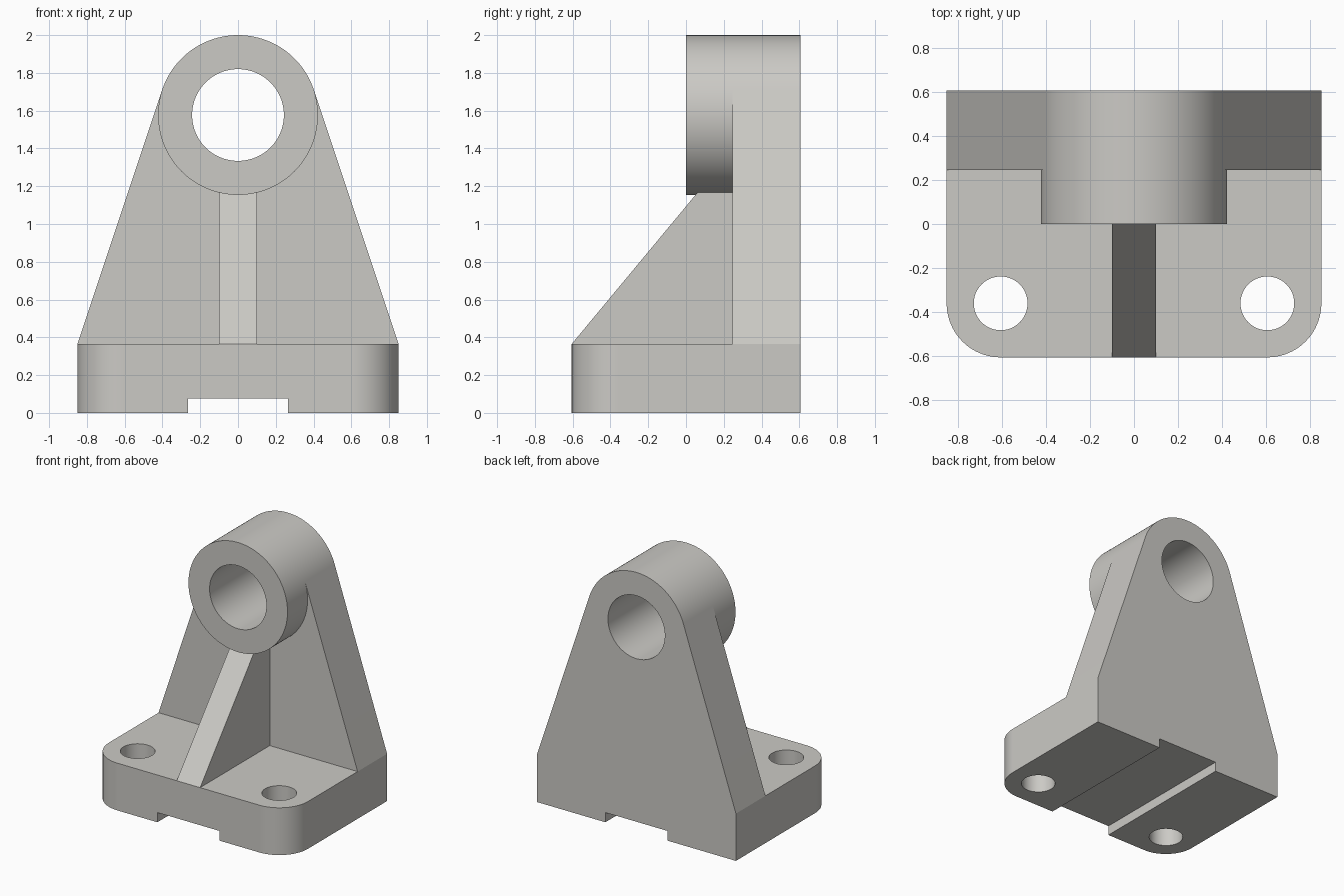
import bpy, bmesh
from math import atan2, acos, hypot, sin, cos, pi, radians
from mathutils import Vector

if "Cube" in bpy.data.objects:
    bpy.data.objects.remove(bpy.data.objects["Cube"])

# Main dimensions
W, D = 0.85, 0.605              # half width and half depth
BASE_TOP = 0.365
PLATE_FRONT = 0.245
BORE_Z, COLLAR_R, BORE_R = 1.577, 0.423, 0.243
CORNER_R, BOLT_R = 0.245, 0.122
SLOT_W, SLOT_H = 0.265, 0.075
RIB_W = 0.1

metal = bpy.data.materials.new("warm grey metal")
metal.use_nodes = True
GREY = (0.6, 0.59, 0.56, 1)
metal.diffuse_color = GREY
metal.node_tree.nodes["Principled BSDF"].inputs["Base Color"].default_value = GREY


def arc(cx, cy, r, start, end, steps):
    """Points along an arc, both ends included."""
    angles = [start + (end - start) * i / steps for i in range(steps + 1)]
    return [(cx + r * cos(a), cy + r * sin(a)) for a in angles]


def prism(name, points, axis, low, high):
    """Closed solid swept from a flat profile along one axis."""
    place = {"X": lambda u, v: (low, u, v),
             "Y": lambda u, v: (u, low, v),
             "Z": lambda u, v: (u, v, low)}[axis]
    bm = bmesh.new()
    face = bm.faces.new([bm.verts.new(place(u, v)) for u, v in points])
    swept = bmesh.ops.extrude_face_region(bm, geom=[face])["geom"]
    offset = Vector([high - low if a == axis else 0 for a in "XYZ"])
    bmesh.ops.translate(bm, vec=offset,
                        verts=[g for g in swept if isinstance(g, bmesh.types.BMVert)])
    bmesh.ops.recalc_face_normals(bm, faces=bm.faces)
    mesh = bpy.data.meshes.new(name)
    bm.to_mesh(mesh)
    bm.free()
    obj = bpy.data.objects.new(name, mesh)
    bpy.context.collection.objects.link(obj)
    return obj


def activate(obj):
    bpy.ops.object.select_all(action="DESELECT")
    obj.select_set(True)
    bpy.context.view_layer.objects.active = obj


def cut(obj, cutter):
    """Subtract a cutter and remove it."""
    cutter.hide_render = True
    mod = obj.modifiers.new("cut", "BOOLEAN")
    mod.operation, mod.solver, mod.object = "DIFFERENCE", "EXACT", cutter
    activate(obj)
    bpy.ops.object.modifier_apply(modifier=mod.name)
    bpy.data.objects.remove(cutter)


def finish(obj):
    obj.data.materials.clear()
    obj.data.materials.append(metal)
    activate(obj)
    bpy.ops.object.shade_smooth_by_angle(angle=radians(30))
    normals = obj.modifiers.new("flat faces stay flat", "WEIGHTED_NORMAL")
    normals.keep_sharp = True


# Base with two rounded front corners
bolt_x, bolt_y = W - CORNER_R, CORNER_R - D
base = prism("base", [(W, D), (-W, D)]
             + arc(-bolt_x, bolt_y, CORNER_R, pi, 1.5 * pi, 20)
             + arc(bolt_x, bolt_y, CORNER_R, 1.5 * pi, 2 * pi, 20),
             "Z", 0, BASE_TOP)

# Slot under the base and the two bolt holes
cut(base, prism("slot_cutter", [(-SLOT_W, -0.1), (SLOT_W, -0.1),
                                (SLOT_W, SLOT_H), (-SLOT_W, SLOT_H)], "Y", -1, 1))
for side in (-1, 1):
    hole = arc(side * bolt_x, bolt_y, BOLT_R, 0, 2 * pi, 48)[:-1]
    cut(base, prism("bolt_hole_cutter", hole, "Z", -0.2, 0.6))

# Upright plate whose sides run tangent into the round top
drop = BASE_TOP - BORE_Z
tangent = atan2(drop, W) + acos(COLLAR_R / hypot(W, drop))
top_arc = arc(0, BORE_Z, COLLAR_R, tangent, pi - tangent, 48)
plate = prism("upright_plate", [(-W, BASE_TOP), (W, BASE_TOP)] + top_arc,
              "Y", PLATE_FRONT, D)

# Round collar in front of the plate, sharing its top arc
low_arc = arc(0, BORE_Z, COLLAR_R, pi - tangent, 2 * pi + tangent, 72)[1:-1]
collar = prism("bearing_collar", top_arc + low_arc, "Y", 0, PLATE_FRONT)

# Bore through collar and plate
for part in (plate, collar):
    bore = arc(0, BORE_Z, BORE_R, 0, 2 * pi, 96)[:-1]
    cut(part, prism("bore_cutter", bore, "Y", -0.5, 1))

# Sloping rib under the collar, its upper end buried in the collar
rib = prism("support_rib", [(-D, BASE_TOP), (PLATE_FRONT, BASE_TOP),
                            (PLATE_FRONT, 1.25), (0.13, 1.25)], "X", -RIB_W, RIB_W)

for part in (base, plate, collar, rib):
    finish(part)
